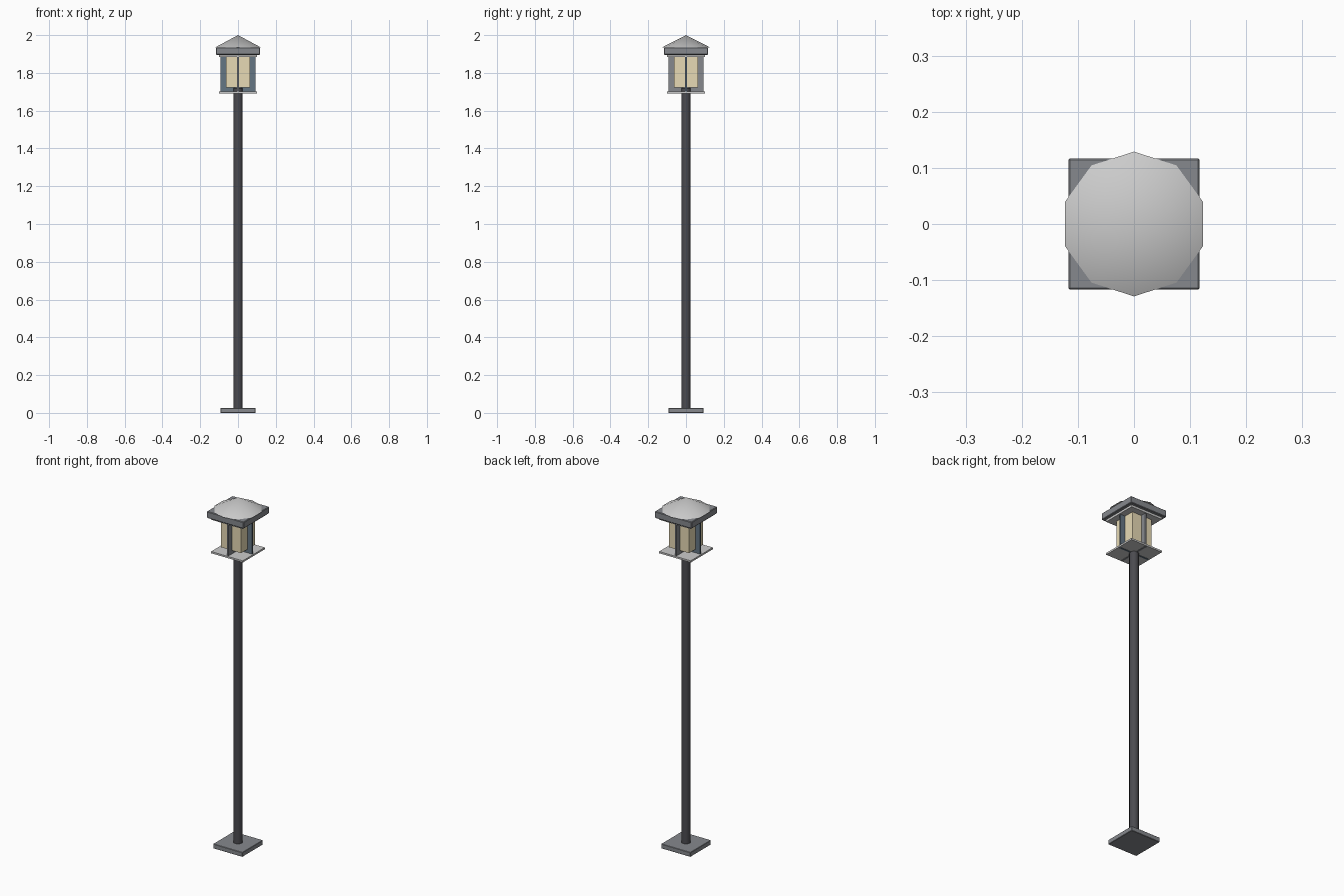
import bpy
from math import radians

if "Cube" in bpy.data.objects:
    bpy.data.objects.remove(bpy.data.objects["Cube"])


def material(name, rgb):
    m = bpy.data.materials.new(name)
    m.diffuse_color = (*rgb, 1)
    m.use_nodes = True
    m.node_tree.nodes["Principled BSDF"].inputs["Base Color"].default_value = m.diffuse_color
    return m


def box(name, half_x, half_y, z0, z1, at=(0, 0), mat=None, bevel=0):
    bpy.ops.mesh.primitive_cube_add(size=1, location=(at[0], at[1], (z0 + z1) / 2))
    o = bpy.context.object
    o.name = name
    o.scale = (half_x * 2, half_y * 2, z1 - z0)
    bpy.ops.object.transform_apply(location=False, rotation=False, scale=True)
    if mat:
        o.data.materials.append(mat)
    if bevel:
        b = o.modifiers.new("soft_edges", 'BEVEL')
        b.width = bevel
        b.segments = 1
    return o


def cone(name, r0, r1, z0, z1, sides=10, mat=None):
    bpy.ops.mesh.primitive_cone_add(vertices=sides, radius1=r0, radius2=r1,
                                    depth=z1 - z0, location=(0, 0, (z0 + z1) / 2))
    o = bpy.context.object
    o.name = name
    if mat:
        o.data.materials.append(mat)
    bpy.ops.object.shade_smooth_by_angle(angle=radians(40))
    return o


dark = material("dark_metal", (0.07, 0.07, 0.08))
grey = material("grey_metal", (0.24, 0.25, 0.27))
blue = material("slate_blue", (0.13, 0.18, 0.23))
cream = material("cream_glass", (0.80, 0.70, 0.46))

# Foot and pole
box("base_plate", 0.093, 0.093, 0, 0.026, mat=grey, bevel=0.002)
cone("pole", 0.025, 0.025, 0.02, 1.72, mat=dark)

# Lantern floor and crossed fins
box("lantern_floor", 0.1, 0.1, 1.692, 1.702)
box("cross_fin_x", 0.093, 0.005, 1.69, 1.887, mat=blue)
box("cross_fin_y", 0.005, 0.093, 1.69, 1.887, mat=grey)

# Four glass blocks between the fins
for sx in (-1, 1):
    for sy in (-1, 1):
        box("glass_block", 0.029, 0.029, 1.722, 1.887,
            at=(sx * 0.034, sy * 0.034), mat=cream)

# Roof
box("lantern_ceiling", 0.1, 0.1, 1.884, 1.896)
box("roof_plate", 0.117, 0.117, 1.896, 1.934, mat=grey, bevel=0.003)
cone("roof_cap", 0.129, 0, 1.934, 2.0)
